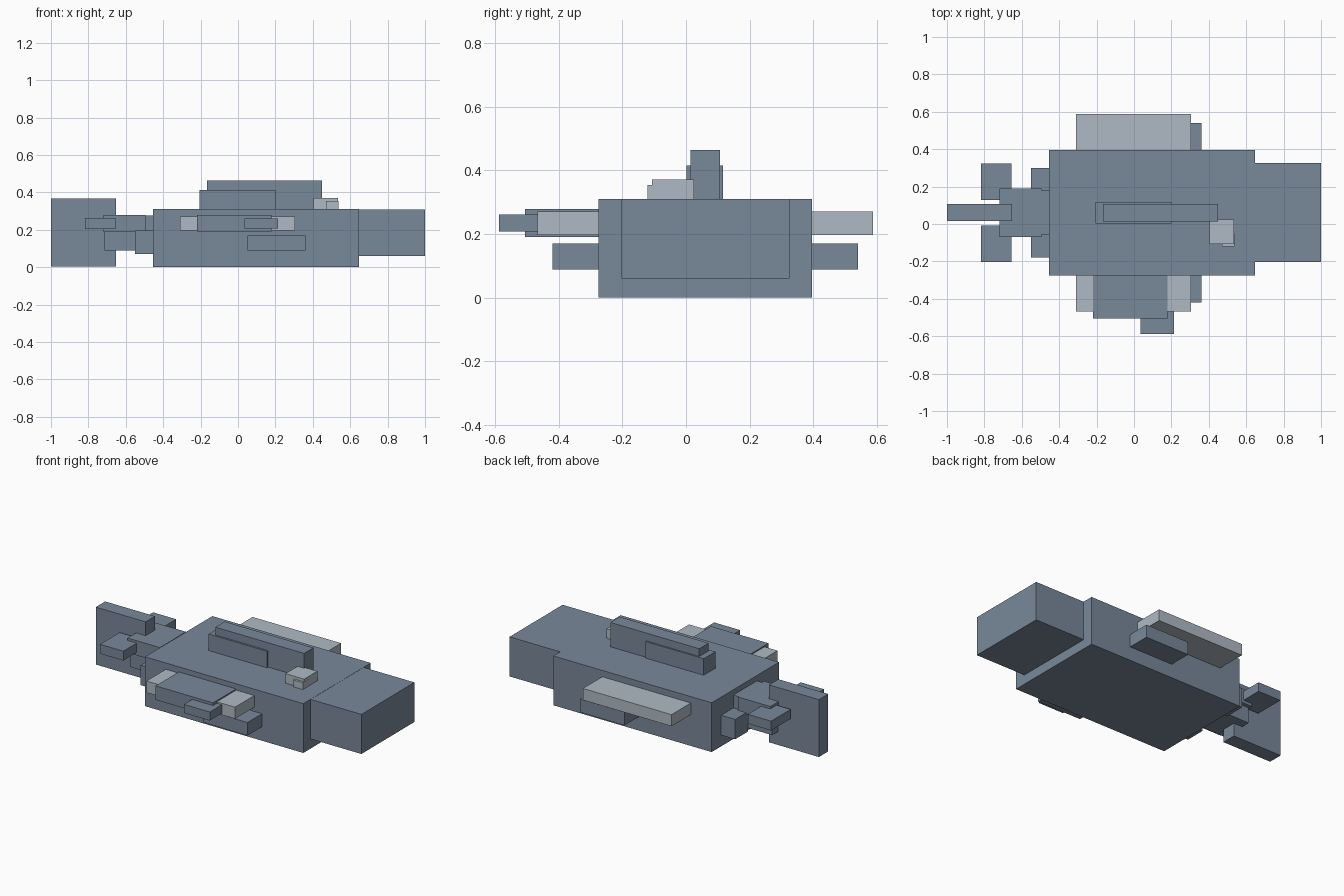
import bpy
from mathutils import Vector

cube = bpy.data.objects.get("Cube")
if cube:
    bpy.data.objects.remove(cube, do_unlink=True)

AXIS = 0.06  # y of the hull's mirror plane


def material(name, rgb):
    m = bpy.data.materials.new(name)
    m.use_nodes = True
    m.diffuse_color = (*rgb, 1)
    m.node_tree.nodes["Principled BSDF"].inputs["Base Color"].default_value = (*rgb, 1)
    return m


slate = material("slate_grey", (0.19, 0.246, 0.32))
pale = material("pale_grey", (0.43, 0.49, 0.55))


def box(name, x, y, z, mat=slate):
    """Box from (min, max) ranges along each axis."""
    bpy.ops.mesh.primitive_cube_add(size=1)
    ob = bpy.context.object
    ob.name = ob.data.name = name
    lo, hi = Vector((x[0], y[0], z[0])), Vector((x[1], y[1], z[1]))
    for v in ob.data.vertices:
        v.co = (lo + hi) / 2 + v.co * (hi - lo)
    ob.data.materials.append(mat)


def pair(name, x, offset, z, mat=slate):
    """Two boxes mirrored about the hull axis, offset measured outwards."""
    a, b = offset
    box(name + "_left_side", x, (AXIS + a, AXIS + b), z, mat)
    box(name + "_right_side", x, (AXIS - b, AXIS - a), z, mat)


# Hull and nose
box("hull", (-0.455, 0.647), (-0.275, 0.395), (0, 0.31))
box("nose", (0.647, 1), (-0.202, 0.325), (0.06, 0.309))

# Dorsal spine
box("spine_upper", (-0.167, 0.45), (0.014, 0.107), (0.31, 0.463))
box("spine_lower", (-0.205, 0.2), (0.002, 0.117), (0.31, 0.414))

# Deck hatch
box("deck_hatch", (0.405, 0.535), (-0.107, 0.025), (0.31, 0.37), pale)
box("hatch_step", (0.47, 0.536), (-0.121, -0.05), (0.31, 0.353), pale)

# Side pods and lower sponsons
pair("side_pod", (-0.31, 0.306), (0.33, 0.527), (0.197, 0.27), pale)
pair("sponson", (0.05, 0.36), (0.33, 0.48), (0.088, 0.17))
box("pod_cover", (-0.22, 0.18), (-0.505, -0.27), (0.19, 0.278))
box("pod_tip", (0.035, 0.215), (-0.587, -0.45), (0.207, 0.261))

# Tail boom, rear blocks, tailplanes and fin
box("boom_neck", (-0.5, -0.45), (-0.055, 0.18), (0.196, 0.276))
box("tail_boom", (-0.72, -0.495), (-0.07, 0.19), (0.187, 0.279))
box("boom_underside", (-0.715, -0.45), (-0.045, 0.165), (0.088, 0.188))
pair("rear_block", (-0.552, -0.45), (0.11, 0.24), (0.07, 0.195))
pair("tailplane", (-0.818, -0.656), (0.068, 0.263), (0.205, 0.264))
box("tail_fin", (-1, -0.653), (0.015, 0.108), (0.005, 0.366))
